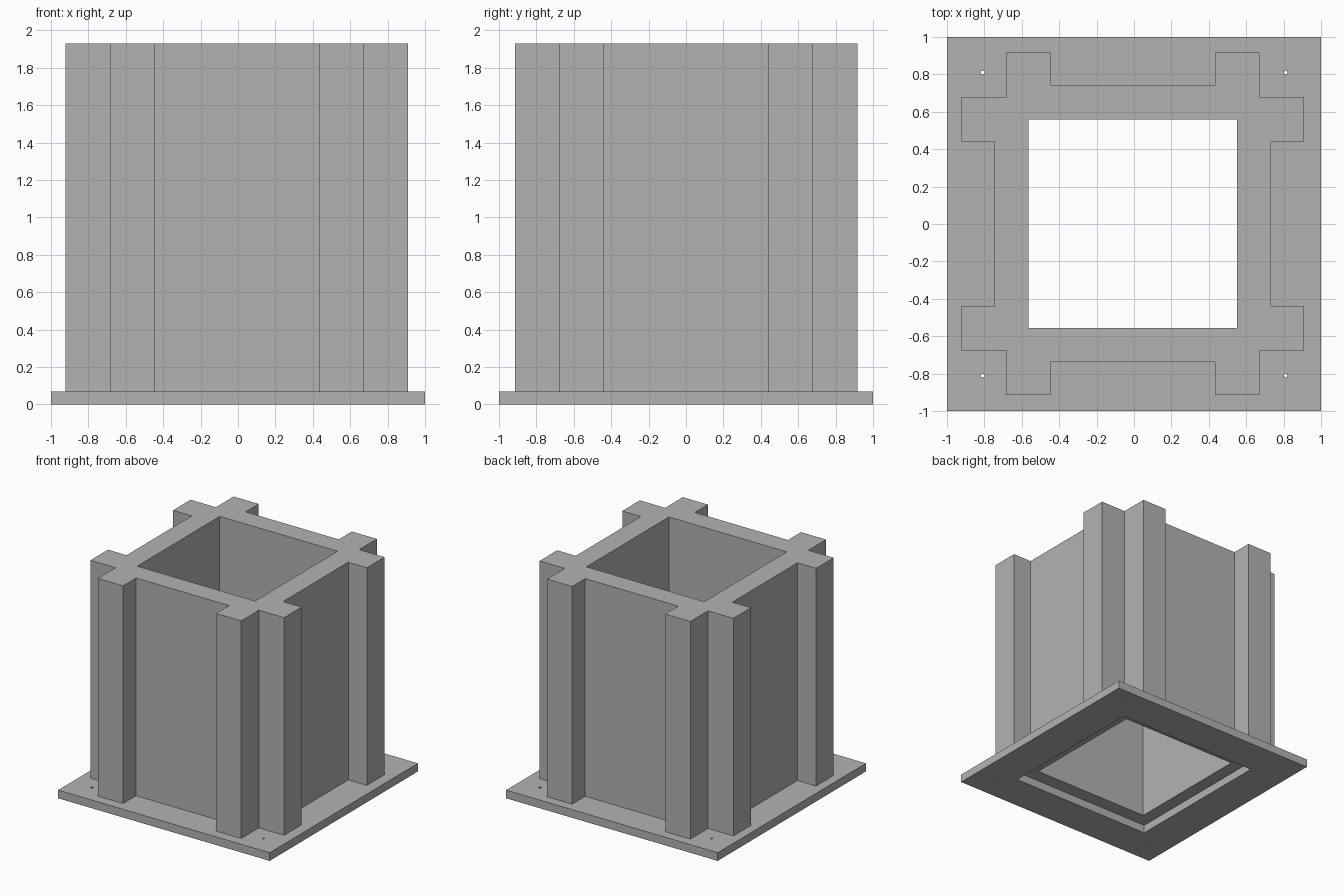
import bpy
import bmesh
import math

cube = bpy.data.objects.get("Cube")
if cube:
    bpy.data.objects.remove(cube, do_unlink=True)

grey = bpy.data.materials.new("plain grey")
grey.use_nodes = True
colour = (0.45, 0.45, 0.45, 1)
grey.diffuse_color = colour
grey.node_tree.nodes["Principled BSDF"].inputs["Base Color"].default_value = colour


def four_fold(points):
    """Repeat one corner's outline around the z axis."""
    outline = []
    for _ in range(4):
        outline += points
        points = [(-y, x) for x, y in points]
    return outline


def square(half):
    return four_fold([(half, half)])


def circle(cx, cy, radius, sides=16):
    turns = [2 * math.pi * i / sides for i in range(sides)]
    return [(cx + radius * math.cos(a), cy + radius * math.sin(a)) for a in turns]


def extrude_outline(name, loops, z0, z1, centre=(0, 0)):
    """Extrude an outline with holes into a flat-sided solid."""
    curve = bpy.data.curves.new(name + "_outline", "CURVE")
    curve.dimensions = "2D"
    curve.fill_mode = "BOTH"
    curve.extrude = (z1 - z0) / 2
    for loop in loops:
        spline = curve.splines.new("POLY")
        spline.points.add(len(loop) - 1)
        for point, (x, y) in zip(spline.points, loop):
            point.co = (x, y, 0, 1)
        spline.use_cyclic_u = True
    source = bpy.data.objects.new(name + "_outline", curve)
    bpy.context.collection.objects.link(source)
    bpy.context.view_layer.update()
    graph = bpy.context.evaluated_depsgraph_get()
    mesh = bpy.data.meshes.new_from_object(source.evaluated_get(graph))
    bpy.data.objects.remove(source, do_unlink=True)

    bm = bmesh.new()
    bm.from_mesh(mesh)
    bmesh.ops.remove_doubles(bm, verts=bm.verts, dist=0.0005)
    bmesh.ops.recalc_face_normals(bm, faces=bm.faces)
    for face in bm.faces:
        face.smooth = False
    bm.to_mesh(mesh)
    bm.free()
    mesh.name = name
    mesh.materials.clear()
    mesh.materials.append(grey)
    part = bpy.data.objects.new(name, mesh)
    part.location = (*centre, (z0 + z1) / 2)
    bpy.context.collection.objects.link(part)
    return part


# Base plate with a wide square opening and four screw holes
PLATE = 0.07
screw_holes = [circle(x, y, 0.01) for x in (-0.81, 0.81) for y in (-0.81, 0.81)]
extrude_outline("base_plate", [square(1), square(0.675)] + screw_holes, 0, PLATE)

# Hollow square column with a pair of ribs at every corner
WALL, RIB_IN, RIB_OUT, TIP = 0.74, 0.44, 0.677, 0.916
corner = [(WALL, RIB_IN), (TIP, RIB_IN), (TIP, RIB_OUT), (RIB_OUT, RIB_OUT),
          (RIB_OUT, TIP), (RIB_IN, TIP), (RIB_IN, WALL)]
extrude_outline("ribbed_column", [four_fold(corner), square(0.557)],
                PLATE, 1.93, centre=(-0.007, 0.002))
